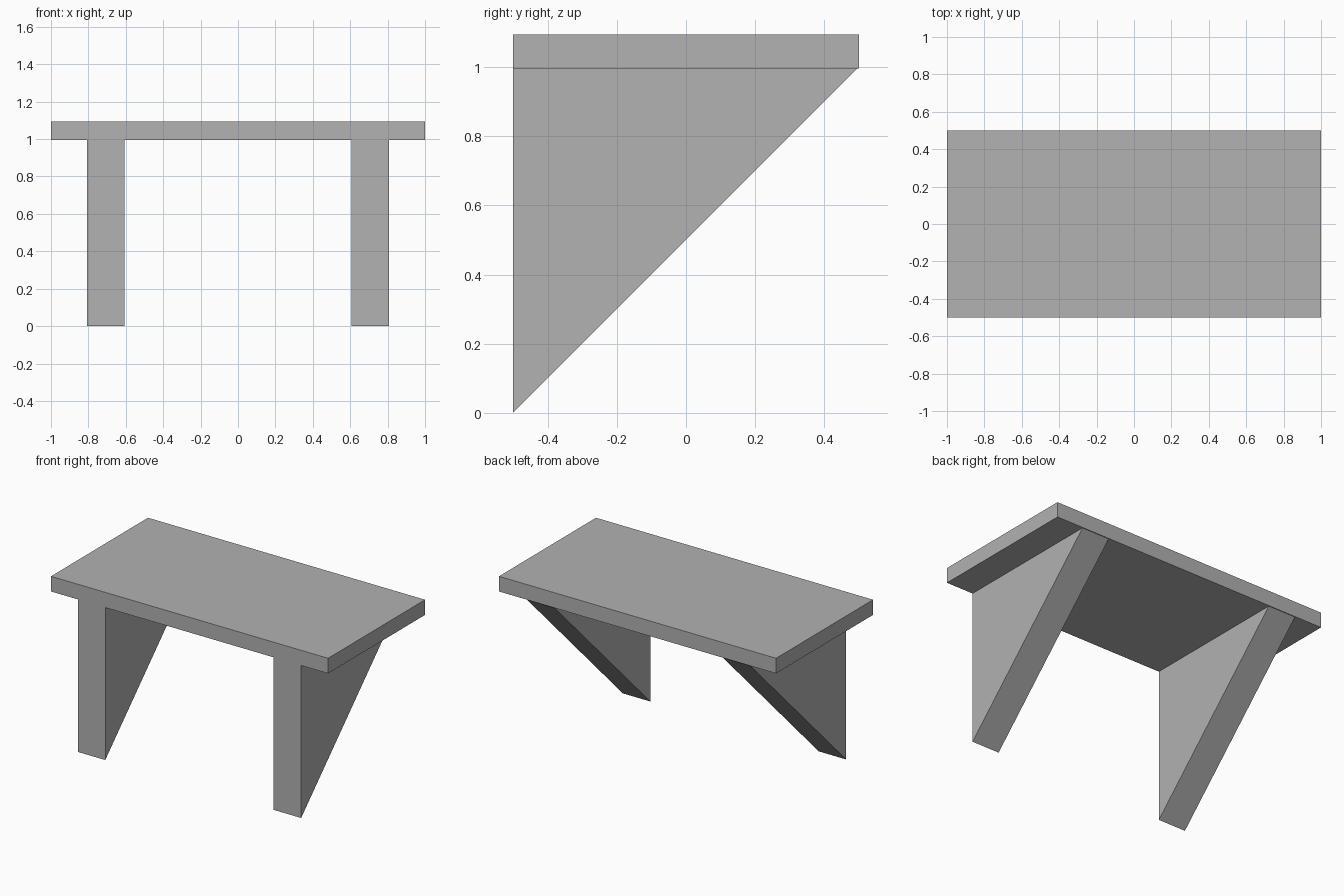
import bpy
import bmesh

cube = bpy.data.objects.get("Cube")
if cube:
    bpy.data.objects.remove(cube, do_unlink=True)

# Single grey finish
GREY = (0.445, 0.445, 0.445, 1.0)
grey = bpy.data.materials.new("plain_grey")
grey.use_nodes = True
grey.diffuse_color = GREY
grey.node_tree.nodes["Principled BSDF"].inputs["Base Color"].default_value = GREY

BOARD_BOTTOM, BOARD_TOP = 0.995, 1.094
FRONT, BACK = -0.5, 0.5
LEG_INNER, LEG_OUTER = 0.608, 0.806


def extrude_profile(name, profile, x0, x1):
    """Extrude a closed (y, z) outline along x."""
    bm = bmesh.new()
    face = bm.faces.new([bm.verts.new((x0, y, z)) for y, z in profile])
    swept = bmesh.ops.extrude_face_region(bm, geom=[face])["geom"]
    verts = [v for v in swept if isinstance(v, bmesh.types.BMVert)]
    bmesh.ops.translate(bm, vec=(x1 - x0, 0, 0), verts=verts)
    bmesh.ops.recalc_face_normals(bm, faces=bm.faces)
    mesh = bpy.data.meshes.new(name)
    bm.to_mesh(mesh)
    bm.free()
    mesh.materials.append(grey)
    obj = bpy.data.objects.new(name, mesh)
    bpy.context.collection.objects.link(obj)
    return obj


# Table top
extrude_profile("table_top", [(FRONT, BOARD_BOTTOM), (BACK, BOARD_BOTTOM),
                              (BACK, BOARD_TOP), (FRONT, BOARD_TOP)], -1, 1)

# Triangular legs: upright at the front, sloping up to the back edge
leg_outline = [(FRONT, 0), (FRONT + BOARD_BOTTOM, BOARD_BOTTOM), (FRONT, BOARD_BOTTOM)]
for side, sign in (("left", 1), ("right", -1)):
    extrude_profile(side + "_leg", leg_outline, sign * LEG_INNER, sign * LEG_OUTER)
